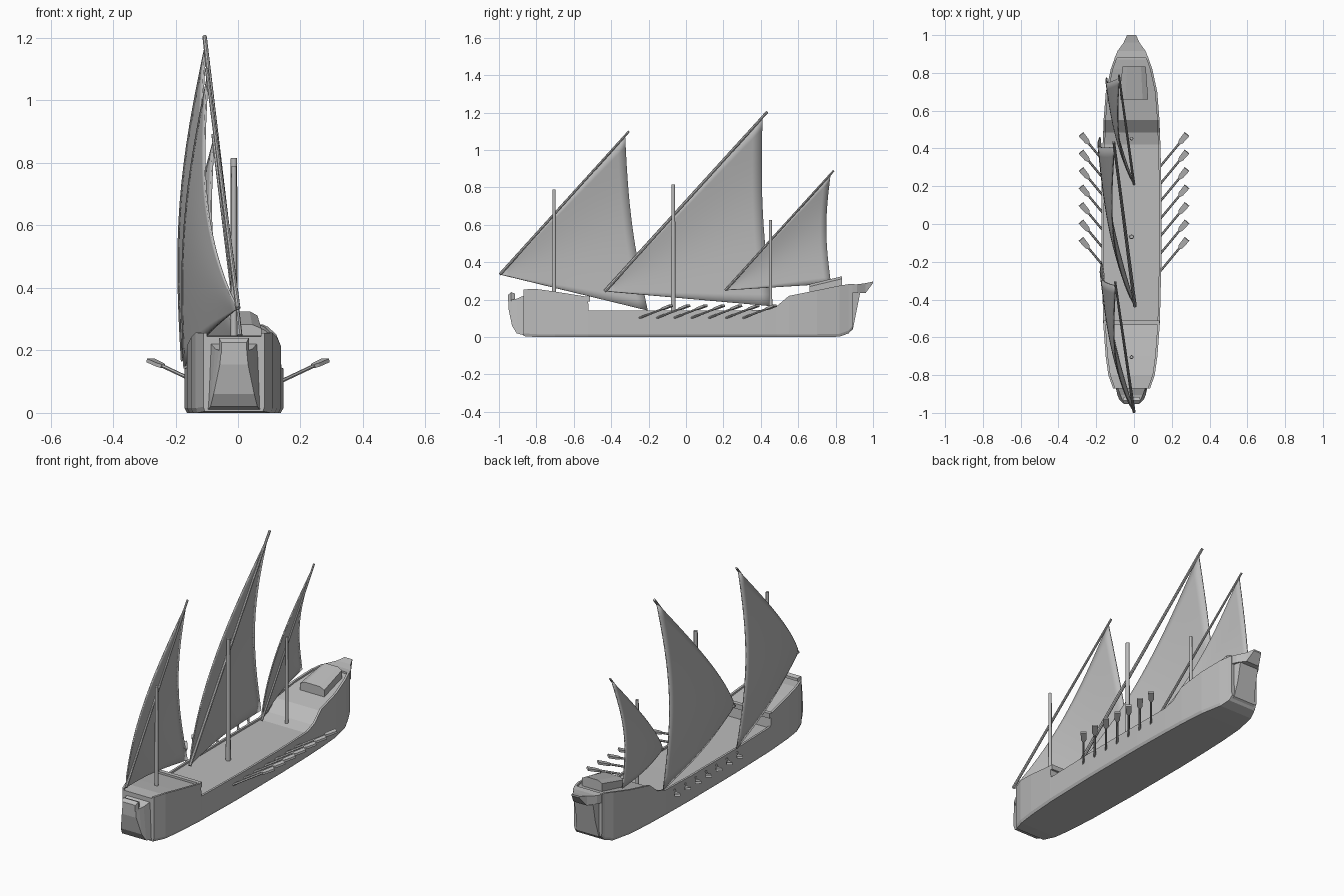
import bpy, bmesh, math
from mathutils import Vector

if "Cube" in bpy.data.objects:
    bpy.data.objects.remove(bpy.data.objects["Cube"])

GREY = (0.5, 0.5, 0.5, 1)
mat = bpy.data.materials.new("plain grey")
mat.use_nodes = True
mat.diffuse_color = GREY
mat.node_tree.nodes["Principled BSDF"].inputs["Base Color"].default_value = GREY
CX = -0.013  # hull centreline


def finish(bm, name, smooth=None):
    bmesh.ops.recalc_face_normals(bm, faces=bm.faces)
    mesh = bpy.data.meshes.new(name)
    bm.to_mesh(mesh)
    bm.free()
    mesh.materials.append(mat)
    obj = bpy.data.objects.new(name, mesh)
    bpy.context.collection.objects.link(obj)
    if smooth:
        bpy.ops.object.select_all(action="DESELECT")
        obj.select_set(True)
        bpy.context.view_layer.objects.active = obj
        bpy.ops.object.shade_smooth_by_angle(angle=math.radians(smooth))
    return obj


def loft(name, rings, smooth=None):
    """Skin a list of equal-length closed rings and cap both ends."""
    bm = bmesh.new()
    rows = [[bm.verts.new(p) for p in ring] for ring in rings]
    n = len(rows[0])
    for a, b in zip(rows, rows[1:]):
        for i in range(n):
            j = (i + 1) % n
            bm.faces.new((a[i], a[j], b[j], b[i]))
    bm.faces.new(rows[0])
    bm.faces.new(rows[-1][::-1])
    return finish(bm, name, smooth)


def box_ring(y, hw, z0, z1, top=1.0, cx=CX):
    return [(cx - hw, y, z0), (cx + hw, y, z0),
            (cx + hw * top, y, z1), (cx - hw * top, y, z1)]


def hull_ring(y, hw, z0, z1, rim=0.012):
    half = [(hw * 0.95, z0), (hw, z0 + 0.015), (hw, z1),
            (hw - rim, z1), (hw - rim, z1 - 0.01)]
    pts = half + [(-x, z) for x, z in reversed(half)]
    return [(CX + x, y, z) for x, z in pts]


def pole(name, start, end, r0, r1, sides=10):
    a, b = Vector(start), Vector(end)
    q = (b - a).to_track_quat("Z", "Y")
    ring = lambda c, r: [c + q @ Vector((r * math.cos(k * math.tau / sides),
                                         r * math.sin(k * math.tau / sides), 0))
                         for k in range(sides)]
    return loft(name, [ring(a, r0), ring(b, r1)], 40)


# Hull with raised bow and stern decks and a thin rim
loft("hull", [hull_ring(*s) for s in (
    (-0.87, 0.098, 0.005, 0.255), (-0.80, 0.123, 0, 0.257),
    (-0.70, 0.137, 0, 0.243), (-0.525, 0.15, 0, 0.215),
    (-0.52, 0.15, 0, 0.142), (-0.2, 0.158, 0, 0.142),
    (0.2, 0.158, 0, 0.142), (0.42, 0.153, 0, 0.145),
    (0.485, 0.15, 0, 0.165), (0.55, 0.148, 0, 0.22),
    (0.70, 0.136, 0, 0.25), (0.82, 0.11, 0.002, 0.275),
    (0.87, 0.092, 0.02, 0.283), (0.89, 0.086, 0.045, 0.283))])

# Bow stem, figurehead and bulkhead beam
loft("bow_stem", [box_ring(*s) for s in (
    (-0.95, 0.045, 0.155, 0.205, 0.9), (-0.93, 0.065, 0.06, 0.2, 0.75),
    (-0.905, 0.075, 0.02, 0.205, 0.8), (-0.86, 0.085, 0.008, 0.225, 0.9))])
loft("figurehead", [box_ring(*s) for s in (
    (-0.952, 0.04, 0.19, 0.225), (-0.935, 0.048, 0.19, 0.24),
    (-0.915, 0.04, 0.19, 0.232))])
loft("bulkhead_beam", [box_ring(y, 0.148, 0.19, 0.218) for y in (-0.535, -0.512)])

# Stern post, overhanging tail and deck house
loft("stern_post", [[(CX + s * w, y, z) for s, w, y, z in (
    (k, 0.075, 0.86, 0.02), (k, 0.07, 0.892, 0.04), (k, 0.06, 0.91, 0.13),
    (k, 0.06, 0.935, 0.255), (k, 0.075, 0.87, 0.27))] for k in (-1, 1)])
loft("stern_tail", [box_ring(*s) for s in (
    (0.88, 0.088, 0.235, 0.283), (0.915, 0.075, 0.235, 0.282),
    (0.96, 0.042, 0.235, 0.288), (1.0, 0.024, 0.288, 0.297))])
loft("deck_house", [[(x * w, y, z + d) for x, d in (
    (-1, -0.04), (1, -0.04), (1, 0.02), (0.6, 0.033), (-0.6, 0.033), (-1, 0.02))]
    for w, y, z in ((0.075, 0.66, 0.25), (0.062, 0.835, 0.292))])


def sail(name, tack, peak, clew, bow, n=16):
    """Triangular sail whose luff and leech belly out to the right side."""
    tack, peak, clew = map(Vector, (tack, peak, clew))
    bm = bmesh.new()
    rows = []
    for i in range(1, n + 1):
        s = i / n
        row = []
        for j in range(n + 1):
            t = j / n
            p = tack.lerp(peak.lerp(clew, t), s)
            luff = math.sin(math.pi * s ** 0.8) * (1 - t)
            leech = math.sin(math.pi * t) * s
            foot = math.sin(math.pi * s) * t
            p.x -= bow * (luff + 0.65 * leech + 0.4 * foot)
            p.y -= 0.024 * leech * s
            row.append(bm.verts.new(p))
        rows.append(row)
    tip = bm.verts.new(tack)
    for j in range(n):
        bm.faces.new((tip, rows[0][j], rows[0][j + 1]))
        for a, b in zip(rows, rows[1:]):
            bm.faces.new((a[j], b[j], b[j + 1], a[j + 1]))
    obj = finish(bm, name, 40)
    mod = obj.modifiers.new("thickness", "SOLIDIFY")
    mod.thickness = 0.006
    mod.offset = 0


# Masts, slanted yards and sails
for name, mast, low, high, clew, r, bow in (
        ("fore", (-0.705, 0.2, 0.79), (0, -0.995, 0.335), (-0.1, -0.305, 1.1),
         (-0.172, -0.205, 0.142), 0.010, 0.055),
        ("main", (-0.068, 0.13, 0.815), (0.005, -0.435, 0.245), (-0.107, 0.435, 1.205),
         (-0.18, 0.46, 0.165), 0.012, 0.065),
        ("mizzen", (0.452, 0.14, 0.625), (0, 0.21, 0.25), (-0.08, 0.79, 0.89),
         (-0.145, 0.775, 0.285), 0.009, 0.045)):
    y, z0, z1 = mast
    pole(name + "_mast", (CX, y, z0), (CX, y, z1), r * 1.1, r * 0.85)
    pole(name + "_yard", low, high, r * 0.8, r * 0.6, 8)
    peak = Vector(low).lerp(Vector(high), 0.97)
    sail(name + "_sail", low, peak, clew, bow)

# Seven oars a side, raised outwards, with flat blades
for side, label in ((1, "left"), (-1, "right")):
    for k in range(7):
        y = -0.255 + k * 0.0925
        a = Vector((side * 0.135, y, 0.1))
        b = Vector((side * 0.28, y + 0.175, 0.168))
        d = (b - a).normalized()
        pole(f"{label}_oar_{k + 1}", a, b - d * 0.04, 0.006, 0.006, 6)
        across = d.cross(Vector((0, 0, 1))).normalized()
        up = across.cross(d) * 0.006
        rings = []
        for back, w in ((0.065, 0.007), (0.05, 0.014), (0.0, 0.016)):
            c = b - d * back
            rings.append([c + across * w + up, c - across * w + up,
                          c - across * w - up, c + across * w - up])
        loft(f"{label}_oar_blade_{k + 1}", rings)
